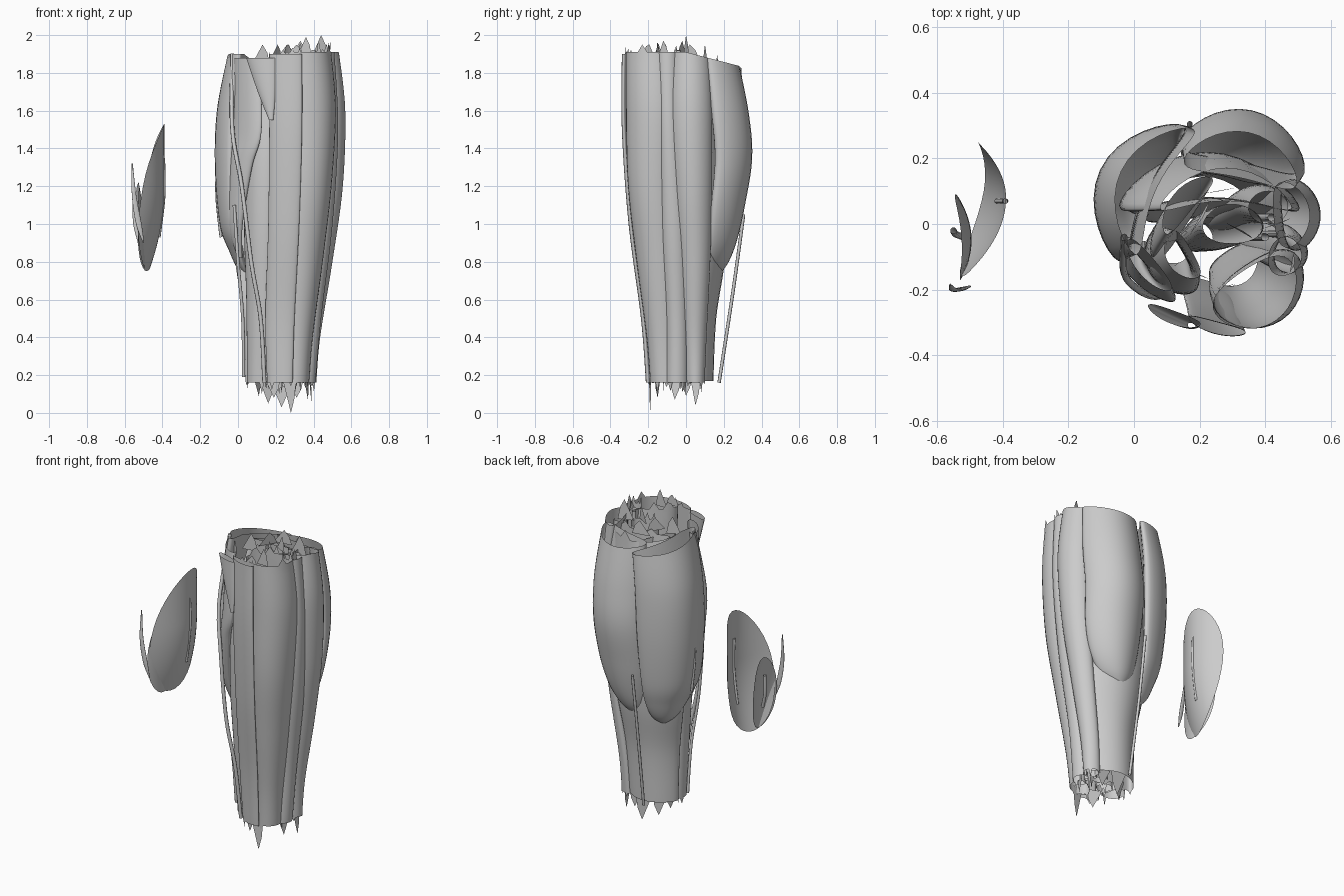
import bpy, math, random
from mathutils import Vector

random.seed(4)


def finish(name, verts, faces):
    me = bpy.data.meshes.new(name)
    me.from_pydata(verts, [], faces)
    me.update()
    ob = bpy.data.objects.new(name, me)
    bpy.context.collection.objects.link(ob)
    for p in me.polygons:
        p.use_smooth = True
    return ob


def spline(rows, steps):
    """Catmull-Rom interpolation of rows of numbers."""
    out = []
    for i in range(len(rows) - 1):
        p0, p1 = rows[max(i - 1, 0)], rows[i]
        p2, p3 = rows[i + 1], rows[min(i + 2, len(rows) - 1)]
        for s in range(steps):
            t = s / steps
            out.append([0.5 * (2 * b + (c - a) * t + (2 * a - 5 * b + 4 * c - d) * t * t
                               + (3 * b - a - 3 * c + d) * t ** 3)
                        for a, b, c, d in zip(p0, p1, p2, p3)])
    out.append(list(rows[-1]))
    return out


def muscle(name, rows, rot, bend=0.0, torn=0.0, sides=32, steps=7):
    """Hollow sleeve; rows are (z, cx, cy, half width, half thickness), local y faces outward."""
    r = math.radians(rot)
    c, s = math.cos(r), math.sin(r)
    rings = spline(rows, steps)
    verts, faces = [], []
    for k, (z, cx, cy, rx, ry) in enumerate(rings):
        for j in range(sides):
            a = 2 * math.pi * j / sides
            u = math.cos(a)
            lx, ly = rx * u, ry * math.sin(a) - bend * rx * u * u
            x, y = cx + lx * c - ly * s, cy + lx * s + ly * c
            zz = z - 0.25 * max(0, y) * (max(0, z - 1.4) / 0.5) ** 2
            # torn ends
            if k in (0, len(rings) - 1) and random.random() < 0.1:
                zz += torn * random.uniform(0.3, 1) * (1 if k == 0 else -1)
            verts.append((x, y, zz))
    for k in range(len(rings) - 1):
        for j in range(sides):
            n = (j + 1) % sides
            faces.append((k * sides + j, (k + 1) * sides + j, (k + 1) * sides + n, k * sides + n))
    return finish(name, verts, faces)


def strand(name, pts, radius):
    cu = bpy.data.curves.new(name, 'CURVE')
    cu.dimensions = '3D'
    cu.bevel_depth = radius
    cu.bevel_resolution = 2
    path = spline(pts, 6)
    sp = cu.splines.new('POLY')
    sp.points.add(len(path) - 1)
    for p, q in zip(sp.points, path):
        p.co = (*q, 1)
    sp.use_smooth = True
    ob = bpy.data.objects.new(name, cu)
    bpy.context.collection.objects.link(ob)


def shell(name, cy, cz, ry, rz, tilt, depth, rings=10, sides=40):
    """Leaf-shaped curved sheet; depth(y, z) gives x."""
    verts, faces = [(depth(cy, cz), cy, cz)], []
    for k in range(1, rings + 1):
        for j in range(sides):
            a = 2 * math.pi * j / sides
            f = k / rings
            z = cz + rz * f * math.sin(a)
            y = cy + ry * f * math.cos(a) + tilt * (z - cz)
            verts.append((depth(y, z), y, z))
    for j in range(sides):
        n = (j + 1) % sides
        faces.append((0, 1 + j, 1 + n))
        for k in range(rings - 1):
            a, b = 1 + k * sides, 1 + (k + 1) * sides
            faces.append((a + j, b + j, b + n, a + n))
    return finish(name, verts, faces)


# Two calf heads at the back
muscle("inner_calf_head", [
    (1.9, .015, .135, .21, .06), (1.6, -.025, .135, .225, .075), (1.3, -.035, .13, .225, .075),
    (1.0, -.025, .12, .20, .06), (.85, .01, .12, .15, .045), (.75, .04, .12, .09, .03),
    (.70, .07, .12, .02, .01)], 65, .4)
muscle("inner_calf_front", [
    (1.88, .04, -.13, .1, .03), (1.5, .04, -.155, .115, .03), (1.3, .01, -.14, .085, .03),
    (1.0, -.015, -.09, .05, .025), (.82, .01, -.05, .015, .01)], 130, .1)
muscle("outer_calf_head", [
    (1.91, .335, .21, .175, .07), (1.6, .345, .25, .19, .08), (1.35, .34, .268, .19, .08),
    (1.1, .33, .24, .18, .07), (.92, .31, .21, .15, .06), (.8, .28, .185, .1, .04),
    (.73, .25, .165, .02, .01)], -12, .3)

# Deep calf sheet running to the heel tendon
muscle("deep_calf", [
    (1.88, .28, .12, .2, .05), (1.5, .24, .14, .265, .06), (1.1, .22, .15, .265, .07),
    (.8, .22, .13, .235, .075), (.5, .22, .09, .19, .07), (.17, .21, .085, .17, .06)],
    0, .35, .06)

# Outer side
muscle("outer_side_muscle", [
    (1.91, .48, .03, .1, .055), (1.6, .51, .03, .11, .058), (1.2, .495, .04, .10, .06),
    (.8, .45, .05, .08, .05), (.4, .39, .05, .06, .045), (.16, .37, .05, .05, .045)],
    -85, .2, .05)
muscle("toe_extensor", [
    (1.91, .46, -.1, .06, .05), (1.5, .48, -.09, .06, .05), (1.0, .45, -.07, .07, .05),
    (.5, .39, -.05, .06, .05), (.16, .36, -.05, .06, .05)], -105, .1, .05)

# Front
muscle("shin_muscle", [
    (1.91, .38, -.22, .14, .09), (1.6, .395, -.21, .15, .1), (1.2, .38, -.205, .14, .095),
    (.8, .35, -.175, .12, .08), (.4, .32, -.14, .09, .065), (.16, .31, -.13, .08, .055)],
    -146, .2, .05)
muscle("shin_sheet", [
    (1.9, .25, -.315, .09, .018), (1.5, .25, -.315, .09, .018), (1.0, .24, -.28, .085, .018),
    (.5, .22, -.215, .08, .018), (.16, .22, -.19, .07, .018)], 165, .1, .04)
muscle("knee_tendon_flap", [
    (1.88, .12, -.285, .085, .02), (1.7, .15, -.3, .05, .015), (1.55, .175, -.31, .012, .008)],
    160, .1)

# Inner side and core
muscle("toe_flexor", [
    (1.75, .14, -.1, .08, .04), (1.4, .11, -.12, .11, .06), (1.0, .1, -.12, .11, .06),
    (.6, .1, -.1, .09, .05), (.16, .1, -.06, .07, .05)], 120, .2, .06)
muscle("core_muscle", [
    (1.88, .3, .0, .09, .06), (1.4, .29, .0, .1, .06), (.8, .24, -.02, .08, .06),
    (.16, .19, -.04, .05, .045)], 0, .1, .06)
muscle("big_toe_flexor", [
    (1.6, .41, .05, .06, .05), (1.1, .38, .06, .08, .06), (.6, .32, .03, .07, .05),
    (.17, .28, .01, .06, .04)], 0, 0, .06)
muscle("knee_back_muscle", [
    (1.86, .15, .07, .11, .035), (1.6, .11, .0, .1, .035), (1.3, .08, -.08, .05, .02)], 50, .2)

# Vessels of the whole leg
strand("inner_vein", [(-.03, -.04, 1.9), (-.03, -.15, 1.5), (.02, -.205, 1.2),
                      (.07, -.22, .8), (.12, -.2, .5), (.14, -.17, .16)], .011)
strand("inner_branch", [(-.02, -.14, 1.1), (.0, -.13, .8), (.025, -.09, .5), (.03, -.06, .19)], .009)
strand("rear_vein", [(.17, .305, 1.05), (.17, .25, .65), (.18, .175, .16)], .009)
strand("inner_surface_vein", [(-.108, .07, 1.35), (-.112, .07, 1.15), (-.09, .07, .93)], .008)
for i, (x, y) in enumerate([(.42, .02), (.45, -.03), (.4, -.04)]):
    strand("deep_vessel_%d" % i, [(x, y, 1.88 + .02 * i), (x - .02, y, 1.2),
                                  (x * .75, y, .16)], .012)

# Torn scraps at both cut ends: (x, y, base z, tip z, half width, angle)
scraps = [(.43, .0, 1.87, 2.0, .05, 20), (.32, -.02, 1.88, 1.97, .05, -30),
          (.2, .02, 1.87, 1.95, .06, 60), (.12, -.05, 1.84, 1.95, .05, 10),
          (.48, -.12, 1.88, 1.97, .03, 80), (.35, -.25, 1.88, 1.99, .04, 0),
          (.3, -.3, 1.88, 1.95, .05, 0), (.25, .1, 1.86, 1.95, .06, 10),
          (.27, -.19, .2, .0, .04, 10), (.15, .05, .2, .05, .05, 20),
          (.38, .05, .2, .04, .03, 80), (.22, .12, .2, .03, .06, 0),
          (.36, -.06, .2, .07, .04, 70), (.18, -.15, .2, .08, .05, -20),
          (.3, .08, .2, .08, .05, 0), (.1, .0, .2, .09, .04, 60)]
for i, (x, y, z0, z1, w, deg) in enumerate(scraps):
    base = Vector((x, y, z0))
    side = Vector((math.cos(math.radians(deg)), math.sin(math.radians(deg)), 0)) * w
    tip = Vector((x + .01, y, z1))
    finish("torn_scrap_%d" % i, [base - side, base + side, base.lerp(tip, .6) + side * .6, tip,
                                 base.lerp(tip, .5) - side * .5], [(0, 1, 2, 3, 4)])


# Fragment of the opposite leg
def skin(y, z):
    d = y - .08
    return -.39 - (3.0 if d > 0 else 2.2) * d * d - .4 * max(0, 1.2 - z) ** 2


shell("opposite_calf_shell", .045, 1.14, .2, .39, .1, skin)
shell("opposite_deep_shell", -.04, .99, .13, .23, .05,
      lambda y, z: -.495 - 2.3 * (y + .05) ** 2 - .3 * max(0, z - .9) ** 2)
strand("opposite_surface_vein", [(-.394, .07, 1.35), (-.392, .07, 1.15), (-.418, .07, .93)], .008)
# thin slivers beside the fragment
muscle("opposite_inner_vein", [(1.32, -.56, -.185, .003, .003), (1.15, -.55, -.2, .012, .005),
                               (1.0, -.525, -.198, .015, .006), (.9, -.5, -.19, .003, .003)], 10)
strand("opposite_deep_vessel", [(-.55, -.02, 1.12), (-.545, -.03, 1.0), (-.52, -.04, .9)], .01)
